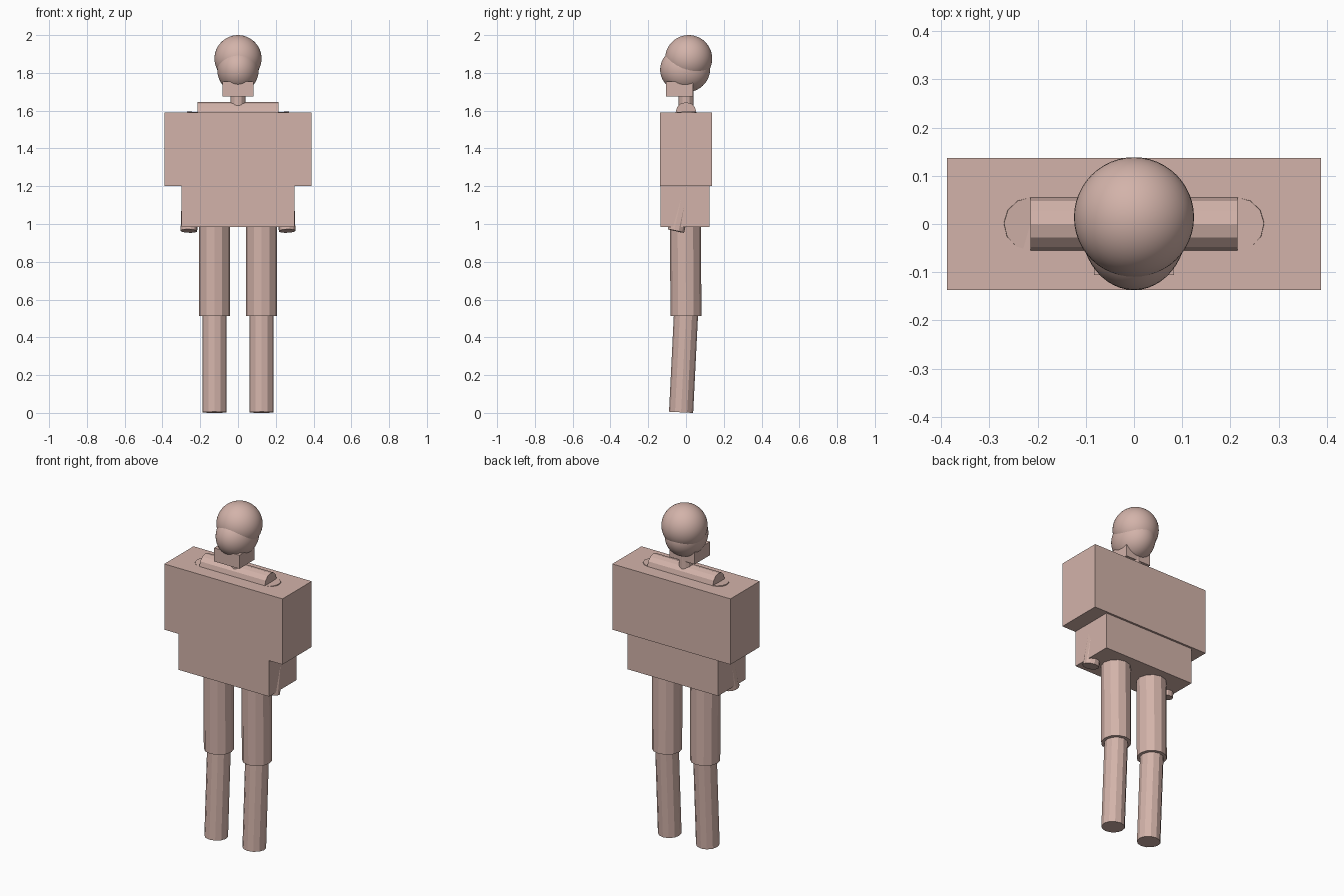
import bpy
from mathutils import Vector

cube = bpy.data.objects.get("Cube")
if cube:
    bpy.data.objects.remove(cube, do_unlink=True)

# Single clay-pink material
clay = bpy.data.materials.new("clay_pink")
clay.use_nodes = True
COLOR = (0.65, 0.45, 0.40, 1)
clay.diffuse_color = COLOR
clay.node_tree.nodes["Principled BSDF"].inputs["Base Color"].default_value = COLOR


def finish(name):
    ob = bpy.context.object
    ob.name = name
    ob.data.materials.clear()
    ob.data.materials.append(clay)
    return ob


def box(name, lo, hi):
    """Box between two opposite corners."""
    lo, hi = Vector(lo), Vector(hi)
    bpy.ops.mesh.primitive_cube_add(size=1, location=(lo + hi) / 2)
    ob = finish(name)
    ob.scale = hi - lo


def limb(name, a, b, radius):
    """Twelve-sided cylinder from point a to point b."""
    a, b = Vector(a), Vector(b)
    bpy.ops.mesh.primitive_cylinder_add(vertices=12, radius=radius,
                                        depth=(b - a).length, location=(a + b) / 2)
    ob = finish(name)
    ob.rotation_mode = 'QUATERNION'
    ob.rotation_quaternion = Vector((0, 0, 1)).rotation_difference(b - a)


def ball(name, centre, radii):
    """Smooth ellipsoid."""
    bpy.ops.mesh.primitive_uv_sphere_add(segments=48, ring_count=24,
                                         radius=1, location=centre)
    ob = finish(name)
    ob.scale = radii
    bpy.ops.object.shade_smooth()


# Head
ball("cranium", (0, 0.014, 1.8755), (0.1245, 0.1245, 0.1245))
ball("face", (0, -0.005, 1.817), (0.11, 0.132, 0.121))
box("jaw", (-0.083, -0.106, 1.675), (0.083, 0.037, 1.755))
limb("neck", (0, 0, 1.60), (0, 0, 1.71), 0.039)

# Trunk
limb("shoulder_bar", (-0.215, 0, 1.59), (0.215, 0, 1.59), 0.055)
box("chest", (-0.388, -0.137, 1.20), (0.388, 0.137, 1.59))
box("pelvis", (-0.298, -0.134, 0.985), (0.298, 0.125, 1.20))

# Arms and legs, mirrored across x
for side, s in (("left", 1), ("right", -1)):
    limb(side + "_upper_arm", (s * 0.215, 0, 1.59), (s * 0.25, 0.01, 1.25), 0.055)
    limb(side + "_forearm", (s * 0.25, 0.01, 1.25), (s * 0.26, -0.053, 0.963), 0.045)
    limb(side + "_thigh", (s * 0.125, -0.004, 1.05), (s * 0.125, 0, 0.513), 0.082)
    limb(side + "_shin", (s * 0.125, 0, 0.525), (s * 0.125, -0.026, 0.003), 0.064)
